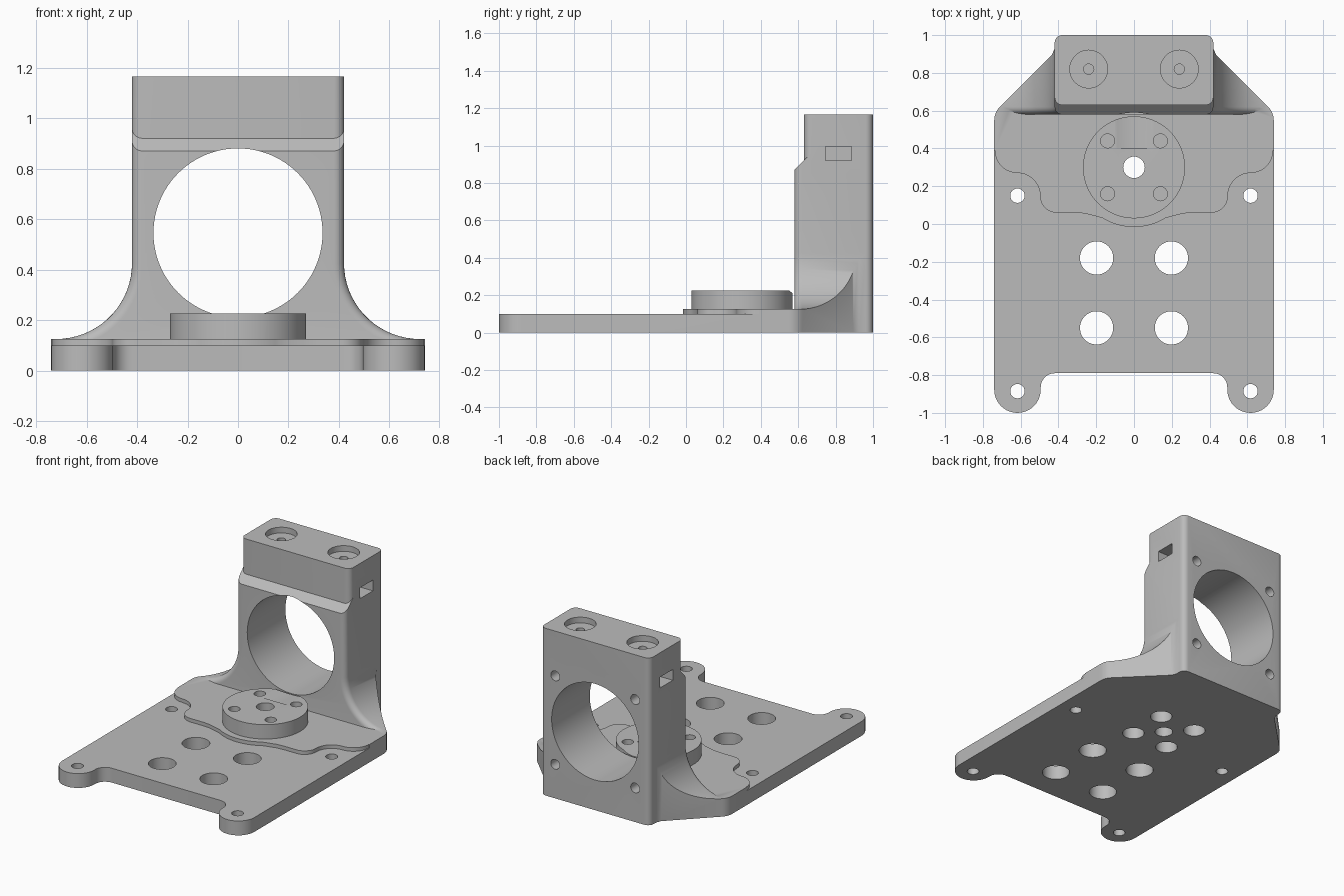
import bpy, bmesh
from math import sin, cos, radians
from mathutils import Vector

if "Cube" in bpy.data.objects:
    bpy.data.objects.remove(bpy.data.objects["Cube"], do_unlink=True)

gray = bpy.data.materials.new("light_gray")
gray.use_nodes = True
gray.diffuse_color = (0.5, 0.5, 0.5, 1)
gray.node_tree.nodes["Principled BSDF"].inputs["Base Color"].default_value = (0.5, 0.5, 0.5, 1)


def arc(cx, cy, r, a0, a1, n=10):
    angles = [radians(a0 + (a1 - a0) * i / n) for i in range(n + 1)]
    return [(cx + r * cos(a), cy + r * sin(a)) for a in angles]


def mirrored(half):
    return half + [(-x, y) for x, y in reversed(half)]


def loft(name, rings, cut=None):
    """Skin a stack of equal rings, cap both ends, optionally slice by a plane."""
    bm = bmesh.new()
    vs = [[bm.verts.new(p) for p in ring] for ring in rings]
    n = len(vs[0])
    for a, b in zip(vs, vs[1:]):
        for i in range(n):
            j = (i + 1) % n
            bm.faces.new((a[i], a[j], b[j], b[i]))
    bm.faces.new(vs[0])
    bm.faces.new(vs[-1])
    if cut:
        bmesh.ops.bisect_plane(bm, geom=bm.verts[:] + bm.edges[:] + bm.faces[:],
                               plane_co=cut[0], plane_no=cut[1], clear_outer=True)
        bmesh.ops.holes_fill(bm, edges=[e for e in bm.edges if e.is_boundary], sides=0)
    bmesh.ops.recalc_face_normals(bm, faces=bm.faces[:])
    me = bpy.data.meshes.new(name)
    bm.to_mesh(me)
    bm.free()
    me.materials.append(gray)
    ob = bpy.data.objects.new(name, me)
    bpy.context.collection.objects.link(ob)
    return ob


def prism(name, pts, z0, z1):
    return loft(name, [[(x, y, z) for x, y in pts] for z in (z0, z1)])


def rod(name, x, y, r, z0, z1, n=48):
    return prism(name, arc(x, y, r, 0, 360, n)[:-1], z0, z1)


def rod_y(name, x, z, r, y0, y1, n=48):
    pts = arc(x, z, r, 0, 360, n)[:-1]
    return loft(name, [[(px, y, pz) for px, pz in pts] for y in (y0, y1)])


def box(name, x0, x1, y0, y1, z0, z1):
    return prism(name, [(x0, y0), (x1, y0), (x1, y1), (x0, y1)], z0, z1)


def combine(target, other, op):
    m = target.modifiers.new(op, 'BOOLEAN')
    m.object, m.operation, m.solver = other, op, 'EXACT'
    bpy.context.view_layer.objects.active = target
    bpy.ops.object.modifier_apply(modifier=m.name)
    bpy.data.objects.remove(other, do_unlink=True)


W, R = 0.42, 0.04      # column half width and edge radius
FRONT, TOP = 0.58, 1.165

# Oversized plate, trimmed by the plan outline below
bracket = box("motor_bracket", -0.9, 0.9, -1.1, 1.1, -0.1, 0.10)

# Raised pad with scalloped front edge
pad = ([(0, -0.016)] + arc(0, 0.3, 0.316, -84, -58, 6)
       + [(0.21, 0.043), (0.26, 0.056), (0.31, 0.06)]
       + arc(0.41, 0.147, 0.087, -90, 0) + arc(0.617, 0.15, 0.12, 180, 90)
       + arc(0.617, 0.39, 0.12, -90, 0) + [(0.9, 0.39), (0.9, 1.1)])
combine(bracket, prism("pad", pad + [(-x, y) for x, y in reversed(pad[1:])], 0.03, 0.125), 'UNION')


# Column with flared foot and rounded front edge
def column_ring(y, d):
    half = ([(W - d, 1.0)] + arc(0.72, 0.425, 0.3 + d, 180, 265, 16)
            + [(0.72, 0.12 - d), (0.72, 0.04)])
    return [(x, y, z) for x, z in mirrored(half)]


steps = [radians(15 * i) for i in range(7)]
rings = [column_ring(FRONT + R * (1 - cos(t)), R * (1 - sin(t))) for t in steps]
rings.append(column_ring(1.1, 0))
column = loft("column", rings, (Vector((0, FRONT, 0.87)), Vector((0, -1, 1))))
combine(bracket, column, 'UNION')

# Upper block, set back behind the sloping ledge
upper = mirrored(arc(W - R, 0.63 + R, R, -90, 0, 6) + [(W, 1.1)])
combine(bracket, prism("upper_block", upper, 0.85, TOP), 'UNION')

# Plan outline: rear column corners, diagonal sides, front ears
outline = (arc(W - R, 1 - R, R, 90, 0, 6) + [(0.422, 0.925), (0.435, 0.895)]
           + arc(0.64, 0.549, 0.1, 45, 0, 6)
           + arc(0.617, -0.877, 0.123, 0, -180, 20)
           + arc(0.419, -0.865, 0.075, 0, 90, 8))
combine(bracket, prism("plan_outline", mirrored(outline), 0, 1.4), 'INTERSECT')

# Round mounting boss
combine(bracket, rod("boss", 0, 0.3, 0.27, 0.08, 0.225, 96), 'UNION')

# Bores and holes
cutters = [rod_y("main_bore", 0, 0.545, 0.335, 0.4, 1.2, 96),
           rod("boss_centre_hole", 0, 0.3, 0.057, -0.1, 0.4)]
for s in (-1, 1):
    for y in (0.15, -0.885):
        cutters.append(rod("corner_hole", s * 0.617, y, 0.038, -0.1, 0.4))
    for y in (-0.18, -0.55):
        cutters.append(rod("plate_hole", s * 0.198, y, 0.088, -0.1, 0.4))
    for t in (-1, 1):
        x, y = s * 0.14, 0.3 + t * 0.14
        cutters.append(rod("boss_screw_hole", x, y, 0.037, 0.11, 0.4))
        cutters.append(rod("boss_counterbore", x, y, 0.07, -0.1, 0.10))
        cutters.append(rod_y("rear_screw_hole", s * 0.308, 0.545 + t * 0.308, 0.034, 0.8, 1.2))
    cutters.append(rod("top_counterbore", s * 0.24, 0.82, 0.10, TOP - 0.04, 1.4))
    cutters.append(rod("top_screw_hole", s * 0.24, 0.82, 0.027, 0.95, 1.4))
    x0, x1 = sorted((s * 0.17, s * 0.6))
    cutters.append(box("nut_slot", x0, x1, 0.745, 0.885, 0.92, 0.995))
for c in cutters:
    combine(bracket, c, 'DIFFERENCE')

# Shading
bpy.ops.object.select_all(action='DESELECT')
bracket.select_set(True)
bpy.context.view_layer.objects.active = bracket
bpy.ops.object.shade_smooth_by_angle(angle=radians(30))
